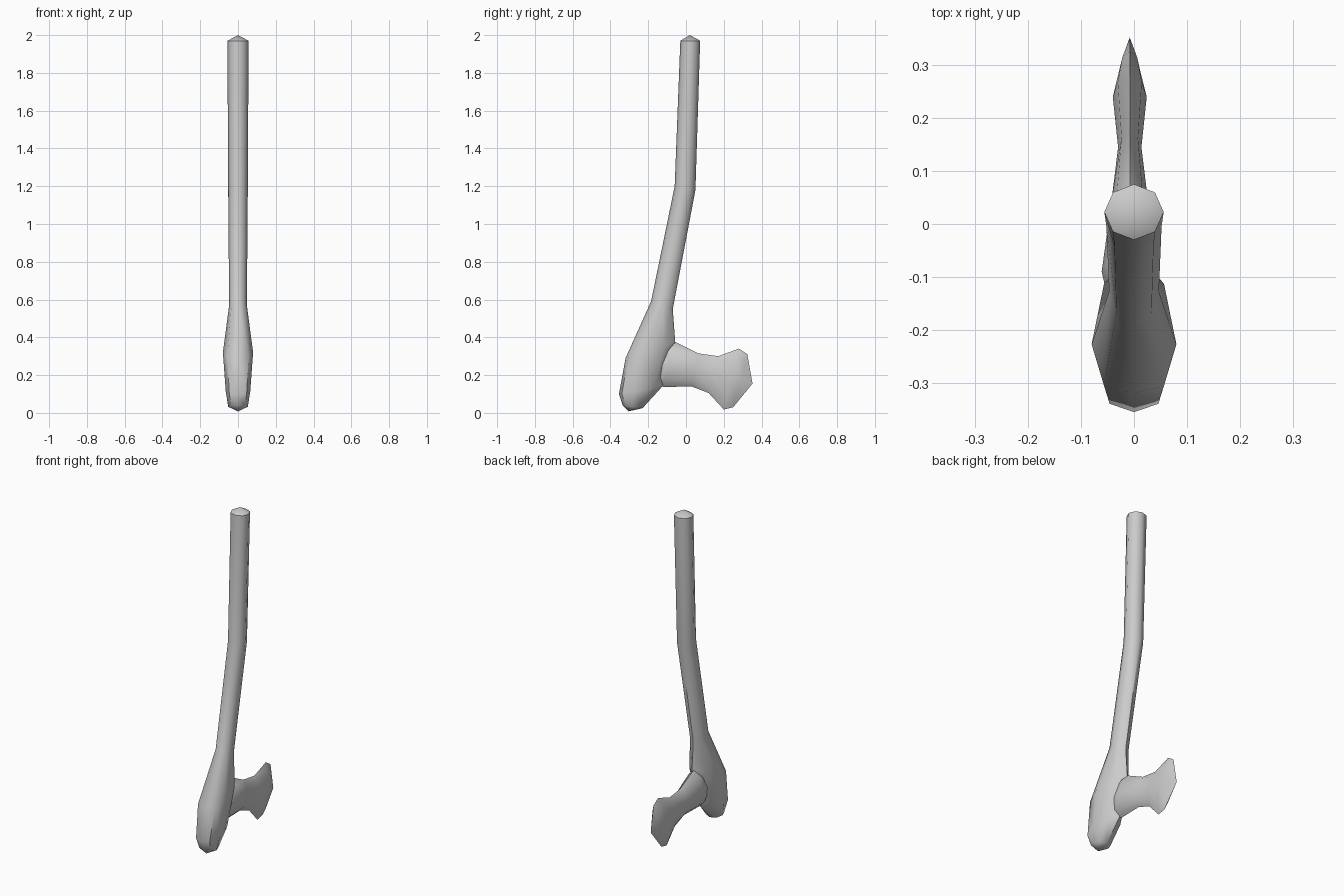
import bpy, bmesh, math

if "Cube" in bpy.data.objects:
    bpy.data.objects.remove(bpy.data.objects["Cube"])

SIDES = 8


def loft(name, sections, start, end, cx=0.0):
    """Skin rings given as (y0, z0, y1, z1, half_width, skew); cap with points."""
    bm = bmesh.new()
    rings = []
    for y0, z0, y1, z1, w, skew in sections:
        ring = []
        for i in range(SIDES):
            a = 2 * math.pi * i / SIDES
            t = ((1 - math.cos(a)) / 2) ** skew
            ring.append(bm.verts.new((cx + w * math.sin(a),
                                      y0 + (y1 - y0) * t,
                                      z0 + (z1 - z0) * t)))
        rings.append(ring)
    for a, b in zip(rings, rings[1:]):
        for i in range(SIDES):
            j = (i + 1) % SIDES
            bm.faces.new((a[i], a[j], b[j], b[i]))
    for ring, (y, z) in ((rings[0], start), (rings[-1], end)):
        tip = bm.verts.new((cx, y, z))
        for i in range(SIDES):
            bm.faces.new((ring[i], ring[(i + 1) % SIDES], tip))
    bmesh.ops.recalc_face_normals(bm, faces=bm.faces)
    mesh = bpy.data.meshes.new(name)
    bm.to_mesh(mesh)
    bm.free()
    obj = bpy.data.objects.new(name, mesh)
    bpy.context.collection.objects.link(obj)
    return obj


# Bent handle flaring into the heavy hammer end
handle = loft("hatchet_handle_and_head", [
    (-0.03, 1.97, 0.075, 1.97, 0.056, 1),
    (-0.06, 1.20, 0.05, 1.18, 0.052, 1),
    (-0.185, 0.59, -0.07, 0.55, 0.047, 1),
    (-0.32, 0.29, -0.057, 0.375, 0.08, 1.5),
    (-0.355, 0.10, -0.125, 0.14, 0.065, 1.4),
    (-0.335, 0.04, -0.23, 0.025, 0.052, 1),
], (0.02, 2.0), (-0.305, 0.008))

# Side neck widening into the cutting blade
blade = loft("blade", [
    (-0.19, 0.30, -0.19, 0.20, 0.03, 1),
    (-0.06, 0.378, -0.12, 0.137, 0.053, 1),
    (0.065, 0.315, 0.03, 0.14, 0.034, 1),
    (0.17, 0.30, 0.12, 0.105, 0.022, 1),
    (0.28, 0.34, 0.20, 0.018, 0.032, 1),
    (0.325, 0.31, 0.25, 0.03, 0.02, 1),
], (-0.2, 0.25), (0.352, 0.155), cx=-0.008)

# Merge into one skin
mod = handle.modifiers.new("union", 'BOOLEAN')
mod.operation = 'UNION'
mod.solver = 'EXACT'
mod.object = blade
bpy.context.view_layer.objects.active = handle
handle.select_set(True)
bpy.ops.object.modifier_apply(modifier="union")
bpy.data.objects.remove(blade, do_unlink=True)
bpy.ops.object.shade_smooth_by_angle(angle=math.radians(50))
